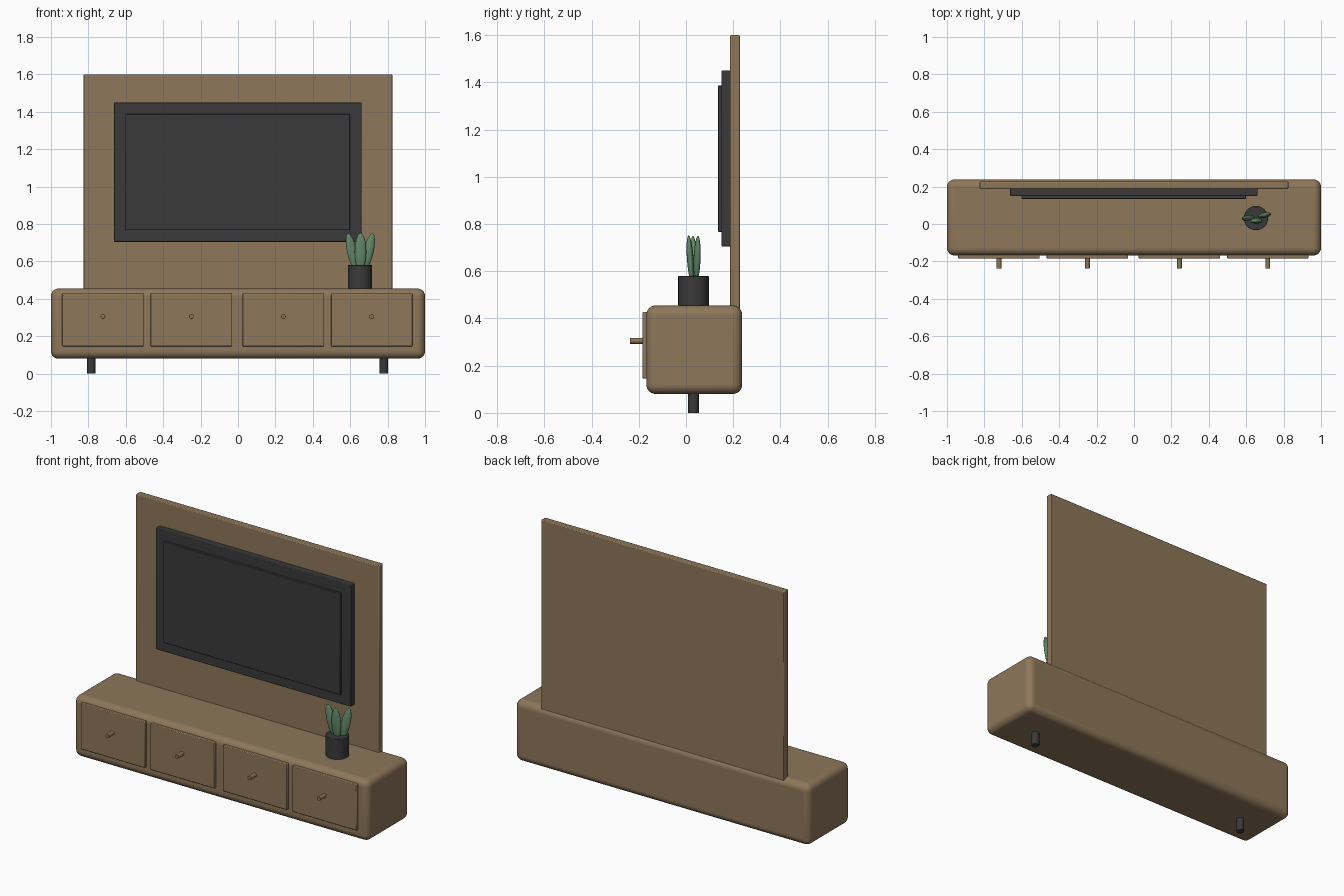
import bpy, math
from mathutils import Vector

if "Cube" in bpy.data.objects:
    bpy.data.objects.remove(bpy.data.objects["Cube"])


def material(name, rgb):
    m = bpy.data.materials.new(name)
    m.diffuse_color = (*rgb, 1)
    m.use_nodes = True
    m.node_tree.nodes["Principled BSDF"].inputs["Base Color"].default_value = m.diffuse_color
    return m


WOOD = material("warm_wood", (0.27, 0.185, 0.103))
BLACK = material("soft_black", (0.042, 0.042, 0.042))
GREEN = material("leaf_green", (0.125, 0.25, 0.145))


def finish(name, mat, bevel=0, segments=2):
    ob = bpy.context.object
    ob.name = name
    ob.data.materials.append(mat)
    bpy.ops.object.transform_apply(location=False, rotation=True, scale=True)
    if bevel:
        b = ob.modifiers.new("rounding", 'BEVEL')
        b.width, b.segments = bevel, segments
        b.limit_method = 'ANGLE'
    bpy.ops.object.shade_smooth_by_angle(angle=math.radians(35))
    return ob


def box(name, lo, hi, mat, bevel=0, segments=2):
    lo, hi = Vector(lo), Vector(hi)
    bpy.ops.mesh.primitive_cube_add(size=1, location=(lo + hi) / 2)
    bpy.context.object.scale = hi - lo
    return finish(name, mat, bevel, segments)


def cylinder(name, loc, radius, depth, mat, rot=(0, 0, 0), bevel=0):
    bpy.ops.mesh.primitive_cylinder_add(vertices=32, radius=radius, depth=depth,
                                        location=loc, rotation=rot)
    return finish(name, mat, bevel)


# Rounded cabinet body and back panel
box("cabinet", (-1, -0.168, 0.08), (1, 0.238, 0.455), WOOD, 0.04, 6)
box("back_panel", (-0.825, 0.187, 0.40), (0.825, 0.228, 1.6), WOOD, 0.005)

# Television
box("tv_frame", (-0.663, 0.15, 0.705), (0.66, 0.19, 1.45), BLACK, 0.004)
box("tv_screen", (-0.602, 0.135, 0.767), (0.598, 0.155, 1.387), BLACK, 0.003)

# Four drawer fronts with round knobs
for i, x in enumerate((-0.722, -0.249, 0.243, 0.715)):
    box(f"drawer_front_{i + 1}", (x - 0.218, -0.184, 0.146),
        (x + 0.218, -0.16, 0.428), WOOD, 0.004)
    cylinder(f"drawer_knob_{i + 1}", (x, -0.208, 0.305), 0.0125, 0.06, WOOD,
             (math.pi / 2, 0, 0), 0.002)

# Two central legs
for side, x in (("left", -0.785), ("right", 0.78)):
    cylinder(f"{side}_leg", (x, 0.032, 0.045), 0.0225, 0.09, BLACK)

# Plant pot and three flattened leaves: location, half sizes, tilt about y, spin
cylinder("plant_pot", (0.652, 0.032, 0.517), 0.065, 0.126, BLACK, bevel=0.003)
leaves = (
    ("middle_leaf", (0.655, 0.018, 0.652), (0.031, 0.014, 0.1), 0, -4, 0),
    ("left_leaf", (0.610, 0.033, 0.652), (0.027, 0.014, 0.1), -13, 0, 10),
    ("right_leaf", (0.698, 0.047, 0.652), (0.027, 0.014, 0.1), 13, 0, 10),
)
for name, loc, size, tilt, lean, spin in leaves:
    bpy.ops.mesh.primitive_uv_sphere_add(
        segments=24, ring_count=16, radius=1, location=loc,
        rotation=[math.radians(a) for a in (-lean, tilt, spin)])
    bpy.context.object.scale = size
    finish(name, GREEN)
